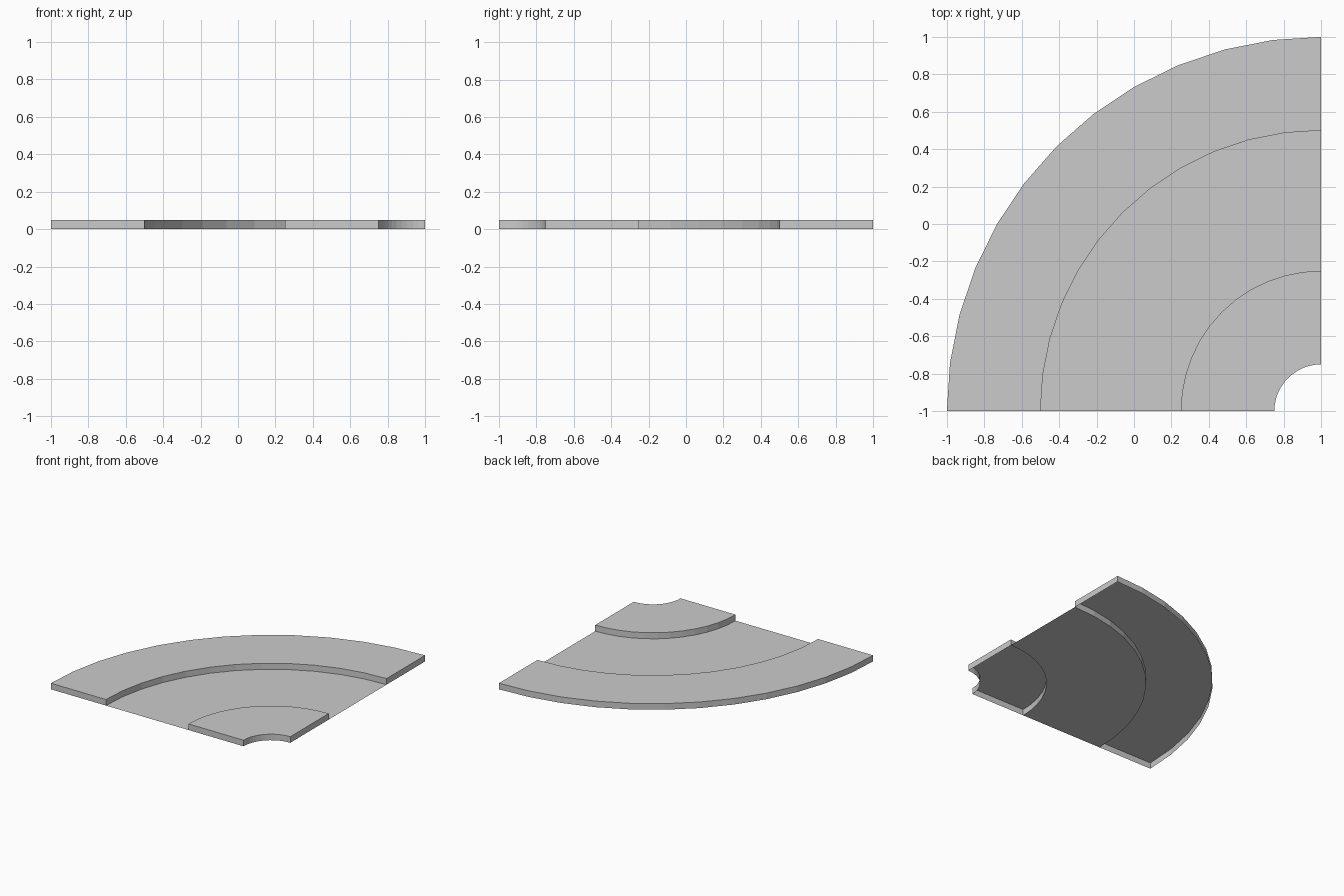
import bpy, bmesh
from math import cos, sin, pi

if "Cube" in bpy.data.objects:
    bpy.data.objects.remove(bpy.data.objects["Cube"])

CENTRE = (1.0, -1.0)   # corner the bend turns around
STEPS = 12             # segments in the quarter turn
HEIGHT = 0.05          # pavement height


def sweep(name, profile, cap_ends):
    """Turn an open (radius, z) profile a quarter turn around the corner."""
    bm = bmesh.new()
    rings = []
    for i in range(STEPS + 1):
        a = pi / 2 + i * pi / 2 / STEPS
        rings.append([bm.verts.new((CENTRE[0] + r * cos(a), CENTRE[1] + r * sin(a), z))
                      for r, z in profile])
    for a, b in zip(rings, rings[1:]):
        for j in range(len(profile) - 1):
            bm.faces.new((a[j], a[j + 1], b[j + 1], b[j]))
    if cap_ends:
        bm.faces.new(rings[0][::-1])
        bm.faces.new(rings[-1])
    bm.normal_update()
    # turn the shell so its upper surface faces up
    if sum(f.normal.z * f.calc_area() for f in bm.faces) < 0:
        bmesh.ops.reverse_faces(bm, faces=bm.faces[:])
    mesh = bpy.data.meshes.new(name)
    bm.to_mesh(mesh)
    bm.free()
    obj = bpy.data.objects.new(name, mesh)
    bpy.context.collection.objects.link(obj)
    return obj


def pavement(name, r0, r1):
    """Raised kerb shell, open underneath."""
    return sweep(name, [(r0, 0), (r0, HEIGHT), (r1, HEIGHT), (r1, 0)], True)


# Flat road surface between the two pavements
sweep("road_surface", [(0.75, 0), (1.5, 0)], False)

# Raised pavements on the inside and outside of the bend
pavement("inner_pavement", 0.25, 0.75)
pavement("outer_pavement", 1.5, 2.0)
